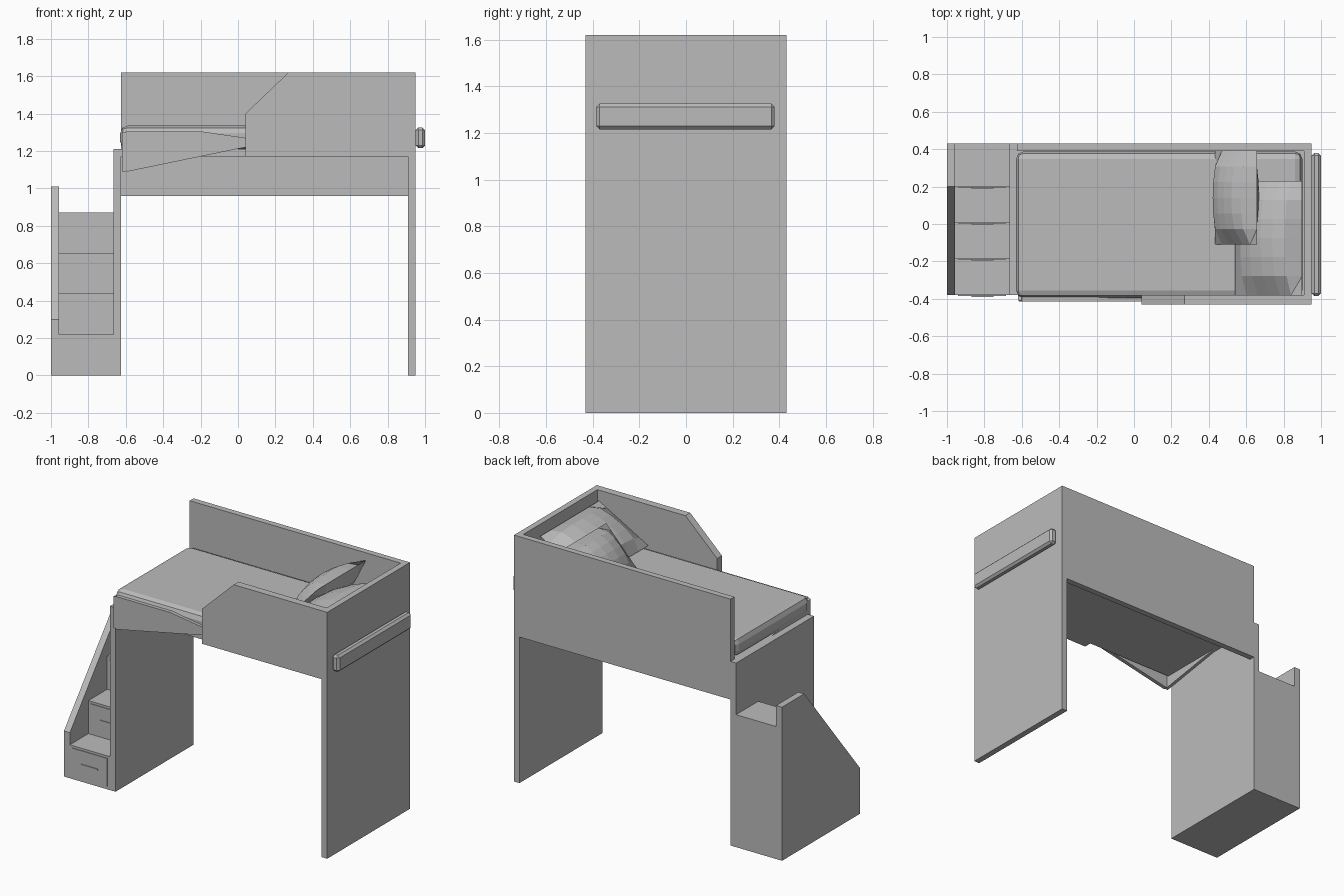
import bpy, bmesh, math
from mathutils import Matrix, Vector

cube = bpy.data.objects.get("Cube")
if cube:
    bpy.data.objects.remove(cube, do_unlink=True)

grey = bpy.data.materials.new("plain grey")
grey.use_nodes = True
colour = (0.5, 0.5, 0.5, 1)
grey.diffuse_color = colour
grey.node_tree.nodes["Principled BSDF"].inputs["Base Color"].default_value = colour


def finish(name, bm):
    bmesh.ops.recalc_face_normals(bm, faces=bm.faces)
    mesh = bpy.data.meshes.new(name)
    bm.to_mesh(mesh)
    bm.free()
    mesh.materials.append(grey)
    ob = bpy.data.objects.new(name, mesh)
    bpy.context.collection.objects.link(ob)
    return ob


def box(name, x, y, z, bevel=0, segments=1):
    bm = bmesh.new()
    bmesh.ops.create_cube(bm, size=1)
    for v in bm.verts:
        for i, (lo, hi) in enumerate((x, y, z)):
            v.co[i] = lo if v.co[i] < 0 else hi
    ob = finish(name, bm)
    if bevel:
        mod = ob.modifiers.new("Bevel", "BEVEL")
        mod.width, mod.segments = bevel, segments
    return ob


def plate(name, points, axis, lo, hi):
    """Extrude a profile, given in the two other axes, from lo to hi."""
    bm = bmesh.new()
    def place(p, d):
        co = list(p)
        co.insert(axis, d)
        return bm.verts.new(co)
    face = bm.faces.new([place(p, lo) for p in points])
    step = Vector((0, 0, 0))
    step[axis] = hi - lo
    ext = bmesh.ops.extrude_face_region(bm, geom=[face], use_keep_orig=True)["geom"]
    bmesh.ops.translate(bm, vec=step, verts=[g for g in ext if isinstance(g, bmesh.types.BMVert)])
    return finish(name, bm)


def pillow(name, centre, length, width, thick, tilt):
    """Two puffed grids that meet at a thin seam."""
    bm = bmesh.new()
    for side in (-1, 1):
        grid = bmesh.ops.create_grid(bm, x_segments=6, y_segments=6, size=1)["verts"]
        for v in grid:
            u, w = v.co.x, v.co.y
            puff = max(0, (1 - u * u) * (1 - w * w)) ** 0.5
            v.co = (u * length / 2, w * width / 2, side * thick * puff)
    bmesh.ops.remove_doubles(bm, verts=bm.verts, dist=0.0005)
    turn = Matrix.Translation(centre) @ Matrix.Rotation(-math.radians(tilt), 4, "Y")
    bmesh.ops.transform(bm, matrix=turn, verts=bm.verts)
    return finish(name, bm)


# Loft frame
box("head_panel", (0.91, 0.95), (-0.43, 0.43), (0, 1.62))
box("back_panel", (-0.625, 0.91), (0.39, 0.43), (0.96, 1.62))
box("foot_panel", (-0.665, -0.625), (-0.38, 0.43), (0, 1.21))
box("bed_base", (-0.625, 0.91), (-0.38, 0.39), (1.17, 1.21))
plate("front_guard", [(0.04, 1.17), (0.95, 1.17), (0.95, 1.62), (0.27, 1.62), (0.04, 1.4)],
      1, -0.43, -0.38)

# Staircase: one closed block per step, each with a drawer front
for i in range(4):
    front = -0.38 + 0.193 * i
    back = 0.43 if i == 3 else front + 0.193
    top = 0.22 + 0.217 * i
    box(f"step_{i + 1}", (-0.957, -0.665), (front, back), (0, top))
    low = top - 0.2
    box(f"drawer_front_{i + 1}", (-0.94, -0.685), (front - 0.004, front), (low, top - 0.015))
    box(f"drawer_pull_{i + 1}", (-0.87, -0.75), (front - 0.009, front - 0.004),
        (low + 0.09, low + 0.098))
plate("stair_side", [(-0.38, 0), (0.43, 0), (0.43, 1.01), (0.2, 1.01), (-0.38, 0.3)],
      0, -1, -0.957)

# Bedding
box("mattress", (-0.63, 0.9), (-0.395, 0.388), (1.21, 1.335), 0.04, 2)
plate("blanket_side", [(-0.615, 1.1), (-0.59, 1.09), (0.04, 1.22), (0.04, 1.27),
                       (-0.2, 1.305), (-0.6, 1.305)], 1, -0.415, -0.39)
plate("blanket_foot", [(-0.41, 1.09), (0.13, 1.18), (-0.41, 1.3)], 0, -0.62, -0.6)
pillow("front_pillow", (0.72, -0.075, 1.45), 0.41, 0.61, 0.09, 29)
pillow("back_pillow", (0.545, 0.14, 1.45), 0.33, 0.5, 0.09, 47)

# Padded rail on the outside of the head end
box("head_rail", (0.95, 1.0), (-0.385, 0.38), (1.215, 1.325), 0.014)
